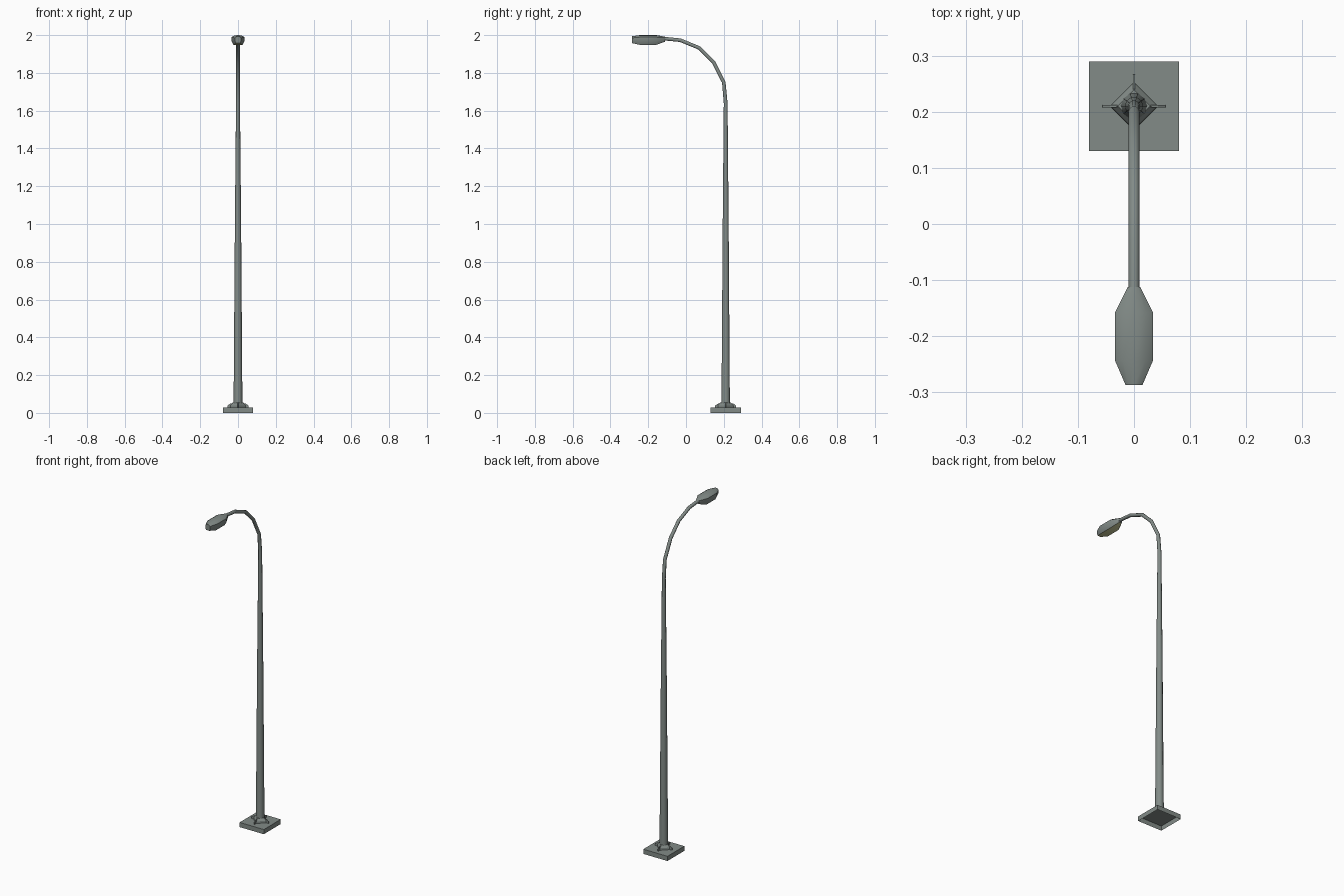
import bpy, bmesh, math
from mathutils import Vector

if "Cube" in bpy.data.objects:
    bpy.data.objects.remove(bpy.data.objects["Cube"])


def material(name, rgb):
    m = bpy.data.materials.new(name)
    m.diffuse_color = (*rgb, 1)
    m.use_nodes = True
    m.node_tree.nodes["Principled BSDF"].inputs["Base Color"].default_value = m.diffuse_color
    return m


METAL = material("grey_green_metal", (0.225, 0.26, 0.245))
LENS = material("pale_yellow_lens", (0.55, 0.56, 0.30))
CY = 0.21  # pole centre in y


def finish(name, bm, mats, smooth=False):
    bmesh.ops.recalc_face_normals(bm, faces=bm.faces)
    me = bpy.data.meshes.new(name)
    bm.to_mesh(me)
    bm.free()
    for m in mats:
        me.materials.append(m)
    for p in me.polygons:
        p.use_smooth = smooth
    ob = bpy.data.objects.new(name, me)
    bpy.context.collection.objects.link(ob)
    if smooth:
        bpy.context.view_layer.objects.active = ob
        ob.select_set(True)
        bpy.ops.object.shade_smooth_by_angle(angle=math.radians(40))
        ob.select_set(False)
    return ob


def loft(bm, rings, cap_start=True, cap_end=True):
    loops = [[bm.verts.new(p) for p in r] for r in rings]
    n = len(loops[0])
    for a, b in zip(loops, loops[1:]):
        for i in range(n):
            j = (i + 1) % n
            bm.faces.new((a[i], a[j], b[j], b[i]))
    if cap_start:
        bm.faces.new(loops[0][::-1])
    if cap_end:
        bm.faces.new(loops[-1])


def ring(r, z, n, turn=0):
    return [(r * math.cos(turn + math.tau * i / n),
             CY + r * math.sin(turn + math.tau * i / n), z) for i in range(n)]


# base plate: square slab, open underneath
bm = bmesh.new()
R = 0.08 * math.sqrt(2)
loft(bm, [ring(R, 0, 4, math.pi / 4), ring(R, 0.028, 4, math.pi / 4)], cap_start=False)
finish("base_plate", bm, [METAL])

# diamond-shaped collar at the foot
bm = bmesh.new()
loft(bm, [ring(0.043, 0.028, 4), ring(0.042, 0.04, 4), ring(0.029, 0.054, 4)],
     cap_start=False)
finish("foot_collar", bm, [METAL])

# four gusset fins around the foot
bm = bmesh.new()
profile = [(0.01, 0.028), (0.056, 0.028), (0.056, 0.038), (0.043, 0.048), (0.01, 0.057)]
for k in range(4):
    c, s = round(math.cos(k * math.pi / 2)), round(math.sin(k * math.pi / 2))
    loft(bm, [[(r * c - t * s, CY + r * s + t * c, z) for r, z in profile]
              for t in (-0.002, 0.002)])
finish("foot_fins", bm, [METAL])

# tapered pole flowing into the curved arm
path = [(0.21, 0.028, 0.0235), (0.21, 1.0, 0.0165), (0.21, 1.64, 0.0105),
        (0.20, 1.75, 0.010), (0.145, 1.858, 0.010), (0.07, 1.932, 0.010),
        (-0.03, 1.973, 0.010), (-0.13, 1.983, 0.010)]
pts = [Vector((0, y, z)) for y, z, r in path]
rings = []
for i, p in enumerate(pts):
    d = Vector((0, 0, 0))
    if i > 0:
        d += (p - pts[i - 1]).normalized()
    if i < len(pts) - 1:
        d += (pts[i + 1] - p).normalized()
    d.normalize()
    side = Vector((1, 0, 0))
    up = d.cross(side)
    rings.append([p + path[i][2] * (side * math.cos(a) + up * math.sin(a))
                  for a in (math.tau * k / 10 for k in range(10))])
bm = bmesh.new()
loft(bm, rings)
finish("pole_and_arm", bm, [METAL], True)

# lamp head: lofted sections of (y, half width, bottom, lower rim, upper rim, top)
sections = [(-0.112, 0.011, 1.965, 1.970, 1.986, 1.992),
            (-0.158, 0.034, 1.948, 1.968, 1.989, 2.0),
            (-0.243, 0.034, 1.948, 1.968, 1.989, 2.0),
            (-0.287, 0.015, 1.958, 1.968, 1.985, 1.994)]
bm = bmesh.new()
loft(bm, [[(-0.7 * w, y, b), (0.7 * w, y, b), (w, y, lo), (w, y, hi),
           (0.6 * w, y, t - 0.002), (0, y, t), (-0.6 * w, y, t - 0.002),
           (-w, y, hi), (-w, y, lo)] for y, w, b, lo, hi, t in sections])
head = finish("lamp_head", bm, [METAL, LENS], True)
# the lens is the downward-facing part
for p in head.data.polygons:
    if p.normal.z < -0.75:
        p.material_index = 1
